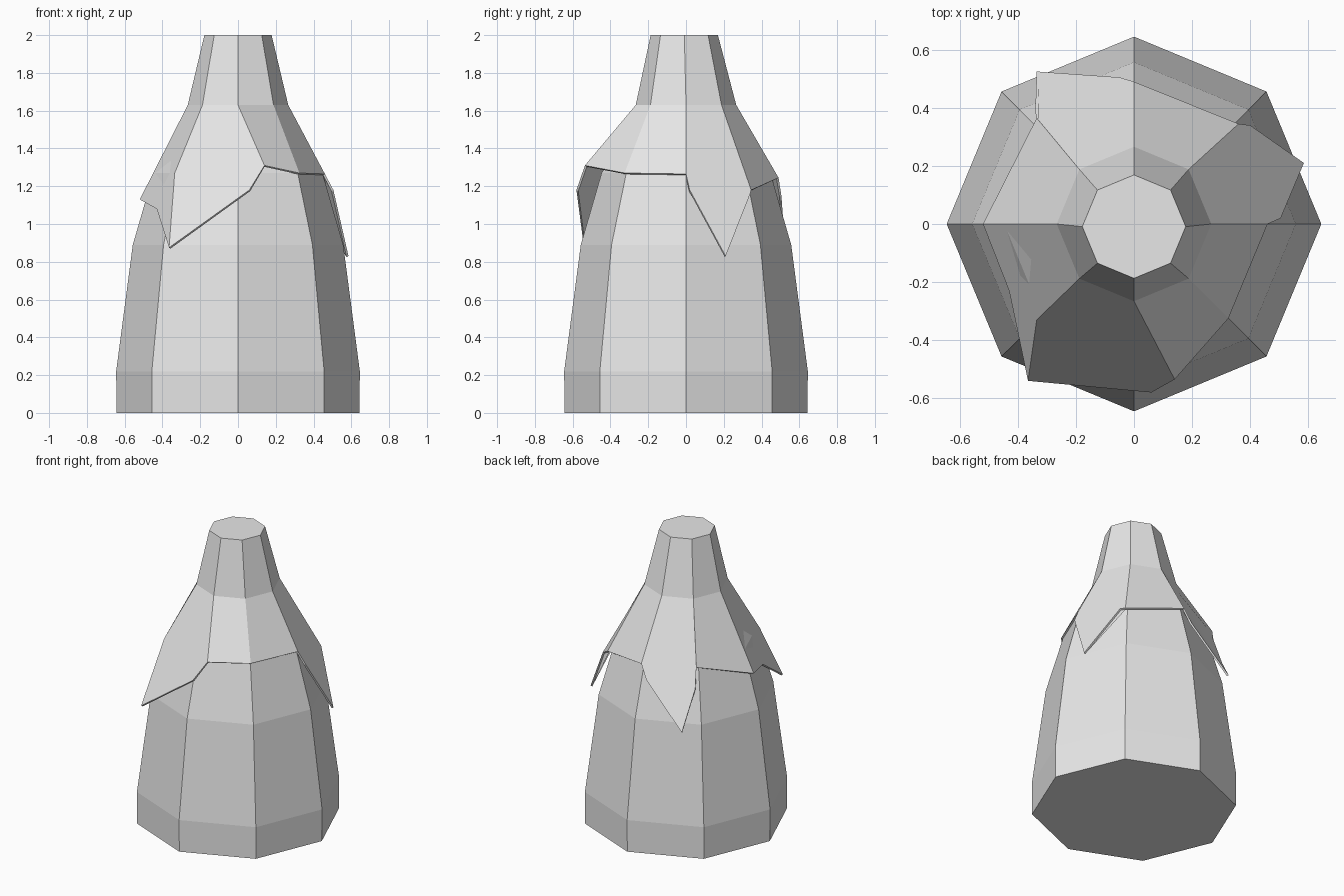
import bpy, math

cube = bpy.data.objects.get("Cube")
if cube:
    bpy.data.objects.remove(cube, do_unlink=True)

SIDES = 8

# One plain grey for everything
grey = bpy.data.materials.new("plain_grey")
grey.use_nodes = True
colour = (0.8, 0.8, 0.8, 1.0)
grey.diffuse_color = colour
grey.node_tree.nodes["Principled BSDF"].inputs["Base Color"].default_value = colour


def ring(radius, z, shift_y=0.0):
    """Octagon with corners on the axes."""
    steps = [math.tau * i / SIDES for i in range(SIDES)]
    return [(radius * math.cos(a), radius * math.sin(a) + shift_y, z) for a in steps]


def bridge(lower, upper):
    """Quads between two rings given by their first vertex index."""
    quads = []
    for i in range(SIDES):
        j = (i + 1) % SIDES
        quads.append((lower + i, lower + j, upper + j, upper + i))
    return quads


def make_object(name, verts, faces):
    mesh = bpy.data.meshes.new(name)
    mesh.from_pydata(verts, [], faces)
    mesh.materials.append(grey)
    mesh.update()
    obj = bpy.data.objects.new(name, mesh)
    bpy.context.scene.collection.objects.link(obj)
    return obj


# Tapered body, closed at the bottom and under the cover
profile = [(0.643, 0), (0.645, 0.22), (0.557, 0.89), (0.447, 1.27), (0.235, 1.6)]
verts, faces = [], [tuple(reversed(range(SIDES)))]
for radius, z in profile:
    verts += ring(radius, z)
for level in range(len(profile) - 1):
    faces += bridge(level * SIDES, (level + 1) * SIDES)
faces.append(tuple(range(len(verts) - SIDES, len(verts))))
make_object("bottle_body", verts, faces)

# Cover: neck rings, then a ragged hem with hanging points
hem = [
    (0.46, 0, 1.265), (0.36, 0.345, 1.18), (0, 0.49, 1.245), (-0.335, 0.365, 1.26),
    (-0.52, 0, 1.13), (-0.335, -0.33, 1.27), (0.14, -0.535, 1.31), (0.325, -0.325, 1.27),
]
# Extra hem points between corner i and the next corner
hanging = {
    0: [(0.505, 0.02, 1.18), (0.585, 0.21, 0.83), (0.40, 0.34, 1.16)],
    2: [(-0.05, 0.505, 1.15), (-0.335, 0.525, 0.87), (-0.34, 0.385, 1.12)],
    4: [(-0.43, -0.23, 1.08), (-0.365, -0.54, 0.875)],
    5: [(-0.365, -0.54, 0.875), (0.06, -0.58, 1.18)],
}
verts = ring(0.178, 2.0, -0.009) + ring(0.266, 1.63) + hem
faces = [tuple(range(SIDES))] + bridge(SIDES, 0)
for i in range(SIDES):
    j = (i + 1) % SIDES
    between = []
    for point in hanging.get(i, []):
        if point not in verts:
            verts.append(point)
        between.append(verts.index(point))
    faces.append((2 * SIDES + i, *between, 2 * SIDES + j, SIDES + j, SIDES + i))
cover = make_object("neck_cover", verts, faces)

# Thin sheet thickness, kept inside the outer surface
sheet = cover.modifiers.new("sheet_thickness", 'SOLIDIFY')
sheet.thickness = 0.012
sheet.offset = -1
